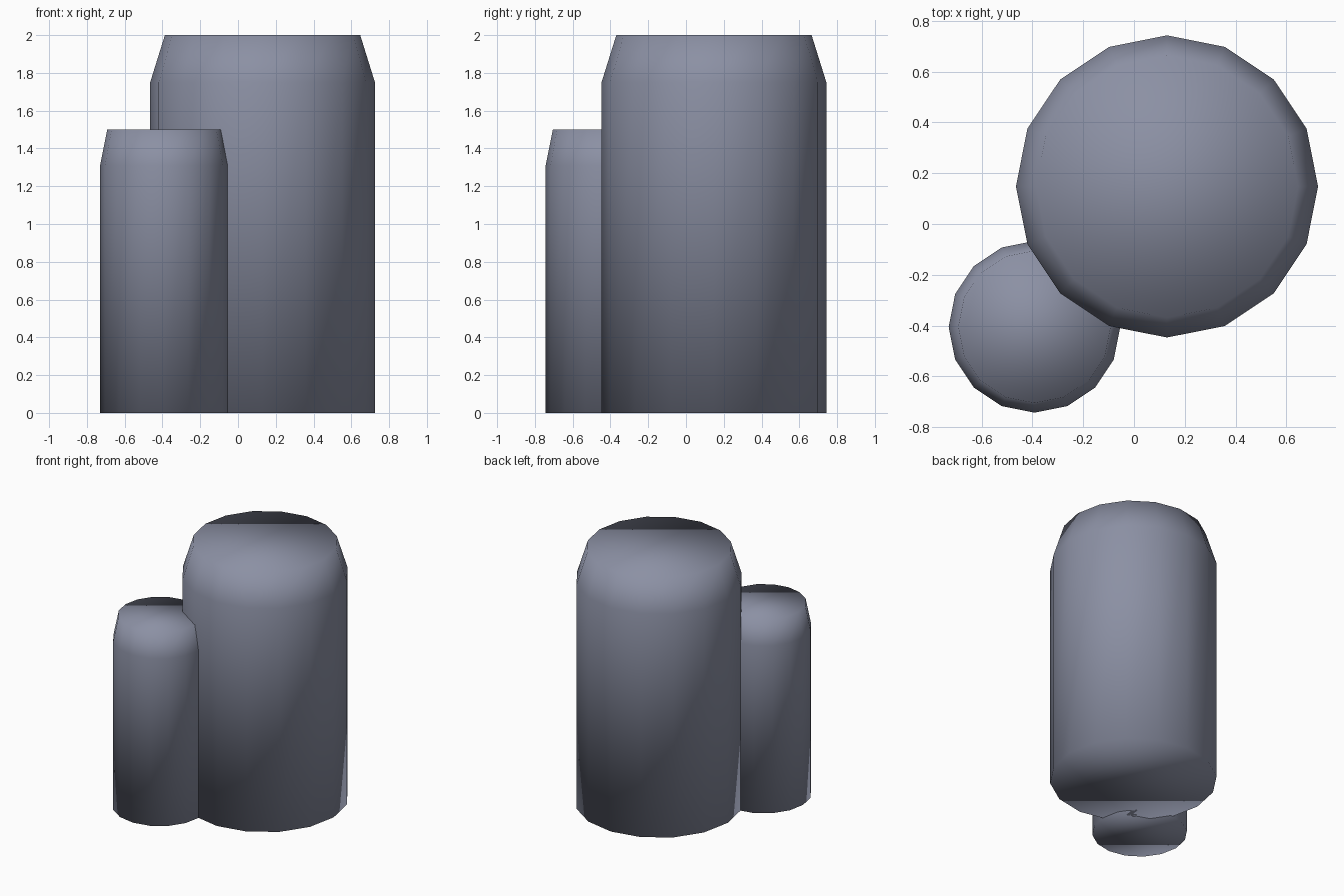
import bpy
import bmesh
from math import cos, sin, tau

default = bpy.data.objects.get("Cube")
if default:
    bpy.data.objects.remove(default, do_unlink=True)

SIDES = 16

# Single slate grey-blue colour
slate = bpy.data.materials.new("slate_grey")
slate.use_nodes = True
colour = (0.26, 0.28, 0.37, 1.0)
slate.diffuse_color = colour
slate.node_tree.nodes["Principled BSDF"].inputs["Base Color"].default_value = colour


def column(name, centre, profile):
    """Closed column: rings of (radius, height), flat caps, smooth all over."""
    bm = bmesh.new()
    rings = []
    for radius, z in profile:
        angles = [tau * i / SIDES for i in range(SIDES)]
        rings.append([bm.verts.new((radius * cos(a), radius * sin(a), z)) for a in angles])
    for low, high in zip(rings, rings[1:]):
        for i in range(SIDES):
            j = (i + 1) % SIDES
            bm.faces.new((low[i], low[j], high[j], high[i]))
    bm.faces.new(rings[-1])
    bm.faces.new(rings[0][::-1])
    for face in bm.faces:
        face.smooth = True
    mesh = bpy.data.meshes.new(name)
    bm.to_mesh(mesh)
    bm.free()
    mesh.materials.append(slate)
    obj = bpy.data.objects.new(name, mesh)
    obj.location = (*centre, 0)
    bpy.context.collection.objects.link(obj)
    return obj


# Tall column at the back, with a tapered shoulder
column("tall_column", (0.13, 0.148), [(0.595, 0), (0.595, 1.75), (0.517, 2)])

# Short column at the front right, partly sunk into the tall one
column("short_column", (-0.392, -0.405), [(0.338, 0), (0.338, 1.31), (0.3, 1.5)])
